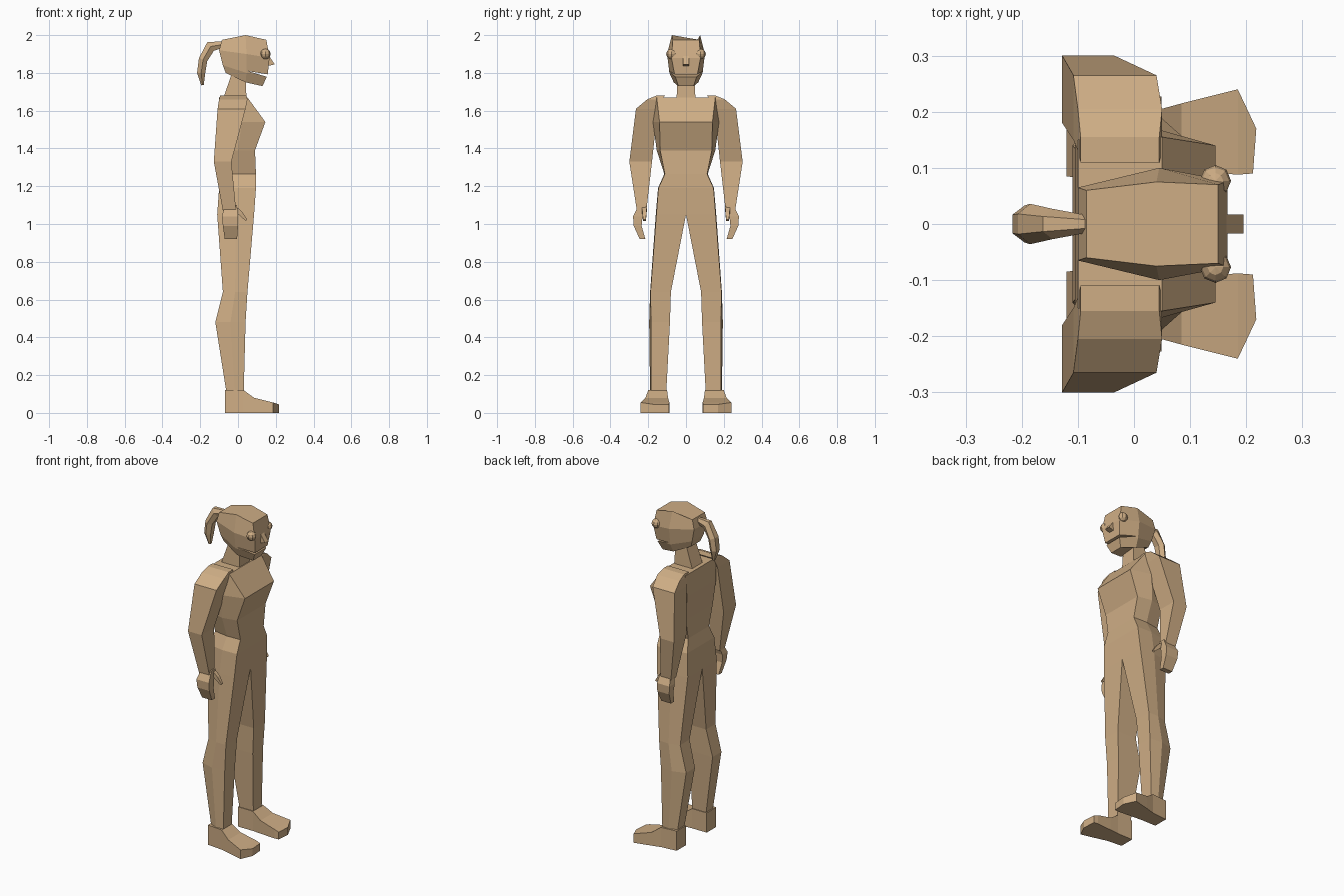
import bpy
import bmesh
from math import cos, sin, pi
from mathutils import Vector

default_cube = bpy.data.objects.get("Cube")
if default_cube:
    bpy.data.objects.remove(default_cube, do_unlink=True)

# One clay colour for the whole figure
tan = bpy.data.materials.new("tan_clay")
tan.use_nodes = True
tan.diffuse_color = (0.62, 0.42, 0.235, 1)
tan.node_tree.nodes["Principled BSDF"].inputs["Base Color"].default_value = tan.diffuse_color


def finish(name, bm, mirror=False):
    """Turn a bmesh into a flat shaded object, optionally mirrored left to right."""
    bmesh.ops.recalc_face_normals(bm, faces=bm.faces[:])
    mesh = bpy.data.meshes.new(name)
    bm.to_mesh(mesh)
    bm.free()
    mesh.materials.append(tan)
    obj = bpy.data.objects.new(name, mesh)
    bpy.context.collection.objects.link(obj)
    if mirror:
        modifier = obj.modifiers.new("left_right", "MIRROR")
        modifier.use_axis = (False, True, False)
        modifier.use_clip = True
    return obj


def loft(name, rings, mirror=False):
    """Skin a list of closed rings and cap both ends."""
    bm = bmesh.new()
    loops = [[bm.verts.new(point) for point in ring] for ring in rings]
    count = len(loops[0])
    for low, high in zip(loops, loops[1:]):
        for i in range(count):
            j = (i + 1) % count
            bm.faces.new((low[i], low[j], high[j], high[i]))
    bm.faces.new(loops[0])
    bm.faces.new(loops[-1])
    if mirror:
        # Open the seam so that the halves join cleanly
        seam = [f for f in bm.faces if all(abs(v.co.y) < 0.001 for v in f.verts)]
        bmesh.ops.delete(bm, geom=seam, context="FACES")
    return finish(name, bm, mirror)


def box_ring(z, back, front, inner, outer):
    return [(back, inner, z), (back, outer, z), (front, outer, z), (front, inner, z)]


def body_ring(z, back, front, inner, outer_back, outer, outer_front):
    middle = (back + front) / 2
    return [(back, inner, z), (back, outer_back, z), (middle, outer, z),
            (front, outer_front, z), (front, inner, z)]


def foot_ring(x_in, x_out, top, inner, outer):
    return [(x_in, inner, 0), (x_out, outer, 0), (x_out, outer, top), (x_in, inner, top)]


def head_ring(*corners):
    """Six sided ring from back, side and front corners given as x, y, z."""
    left = [Vector(c) for c in corners]
    return left + [Vector((c.x, -c.y, c.z)) for c in reversed(left)]


def tube(name, path, sides, y=0, mirror=False):
    """Tapered tube bending in the side plane; path holds x, z, depth, width."""
    rings = []
    for i, (x, z, depth, width) in enumerate(path):
        before, after = path[max(i - 1, 0)], path[min(i + 1, len(path) - 1)]
        along = Vector((after[0] - before[0], 0, after[1] - before[1])).normalized()
        across = Vector((along.z, 0, -along.x))
        centre = Vector((x, y, z))
        angles = [2 * pi * (k + 0.5) / sides for k in range(sides)]
        rings.append([centre + across * depth * cos(a) + Vector((0, width * sin(a), 0))
                      for a in angles])
    return loft(name, rings, mirror)


# Legs and torso in one skin, from ankle to shoulder
loft("legs_and_torso", [body_ring(*row) for row in (
    (0.10, -0.06, 0.03, 0.105, 0.17, 0.19, 0.185),
    (0.48, -0.12, 0.04, 0.085, 0.17, 0.195, 0.185),
    (0.64, -0.08, 0.05, 0.08, 0.17, 0.19, 0.188),
    (1.05, -0.11, 0.085, 0, 0.14, 0.16, 0.157),
    (1.19, -0.10, 0.095, 0, 0.13, 0.148, 0.146),
    (1.265, -0.085, 0.095, 0, 0.10, 0.115, 0.112),
    (1.39, -0.09, 0.09, 0, 0.13, 0.155, 0.137),
    (1.54, -0.105, 0.145, 0, 0.14, 0.175, 0.14),
    (1.67, -0.10, 0.05, 0, 0.15, 0.16, 0.155),
)], True)

# Arms and hands
loft("arm", [box_ring(*row) for row in (
    (1.68, -0.095, 0.045, 0.11, 0.155),
    (1.66, -0.10, 0.05, 0.13, 0.205),
    (1.61, -0.108, 0.04, 0.15, 0.265),
    (1.33, -0.128, -0.035, 0.18, 0.30),
    (1.07, -0.08, -0.01, 0.21, 0.26),
)], True)
loft("hand", [box_ring(*row) for row in (
    (1.10, -0.07, -0.005, 0.21, 0.25),
    (1.04, -0.085, 0, 0.23, 0.28),
    (0.99, -0.08, 0, 0.235, 0.277),
    (0.92, -0.07, -0.005, 0.215, 0.245),
)], True)
tube("thumb", [(-0.02, 1.085, 0.018, 0.018), (0.015, 1.055, 0.017, 0.016),
               (0.045, 1.02, 0.008, 0.01)], 4, y=0.22, mirror=True)

# Feet, heel to toe
loft("foot", [foot_ring(*row) for row in (
    (-0.07, -0.07, 0.12, 0.10, 0.19),
    (0.03, 0.03, 0.12, 0.10, 0.20),
    (0.085, 0.085, 0.08, 0.095, 0.215),
    (0.185, 0.185, 0.055, 0.088, 0.24),
    (0.212, 0.218, 0.045, 0.09, 0.17),
)], True)

# Neck
loft("neck", [box_ring(1.66, -0.08, 0.045, -0.05, 0.05),
              box_ring(1.79, -0.035, 0.04, -0.045, 0.045)])

# Head, jaw to crown
head = loft("head", [
    head_ring((-0.065, 0.045, 1.80), (0.04, 0.065, 1.75), (0.13, 0.04, 1.73)),
    head_ring((-0.08, 0.055, 1.84), (0.045, 0.088, 1.80), (0.157, 0.06, 1.79)),
    head_ring((-0.10, 0.065, 1.92), (0.045, 0.10, 1.90), (0.167, 0.077, 1.88)),
    head_ring((-0.085, 0.06, 1.975), (0.04, 0.075, 2.0), (0.15, 0.07, 1.975)),
])

# Open mouth cut as a thin wedge
wedge = [(0.05, 1.81), (0.20, 1.785), (0.20, 1.765)]
cutter = loft("mouth_cutter", [[(x, y, z) for x, z in wedge] for y in (-0.2, 0.2)])
cutter.hide_render = True
cut = head.modifiers.new("mouth", "BOOLEAN")
cut.operation = "DIFFERENCE"
cut.solver = "EXACT"
cut.object = cutter
bpy.context.view_layer.objects.active = head
bpy.ops.object.modifier_apply(modifier=cut.name)
bpy.data.objects.remove(cutter, do_unlink=True)

# Nose wedge
nose = [(0.15, 1.90), (0.165, 1.89), (0.195, 1.845), (0.15, 1.835)]
loft("nose", [[(x, y, z) for x, z in nose] for y in (-0.017, 0.017)])

# Round eyes
eye_mesh = bmesh.new()
bmesh.ops.create_uvsphere(eye_mesh, u_segments=8, v_segments=6, radius=0.028)
bmesh.ops.translate(eye_mesh, verts=eye_mesh.verts, vec=(0.145, 0.077, 1.90))
finish("eye", eye_mesh, True)

# Ponytail
tube("ponytail", [(-0.08, 1.95, 0.02, 0.015), (-0.145, 1.94, 0.033, 0.027),
                  (-0.185, 1.87, 0.027, 0.036), (-0.195, 1.80, 0.025, 0.033),
                  (-0.188, 1.735, 0.008, 0.012)], 6)
